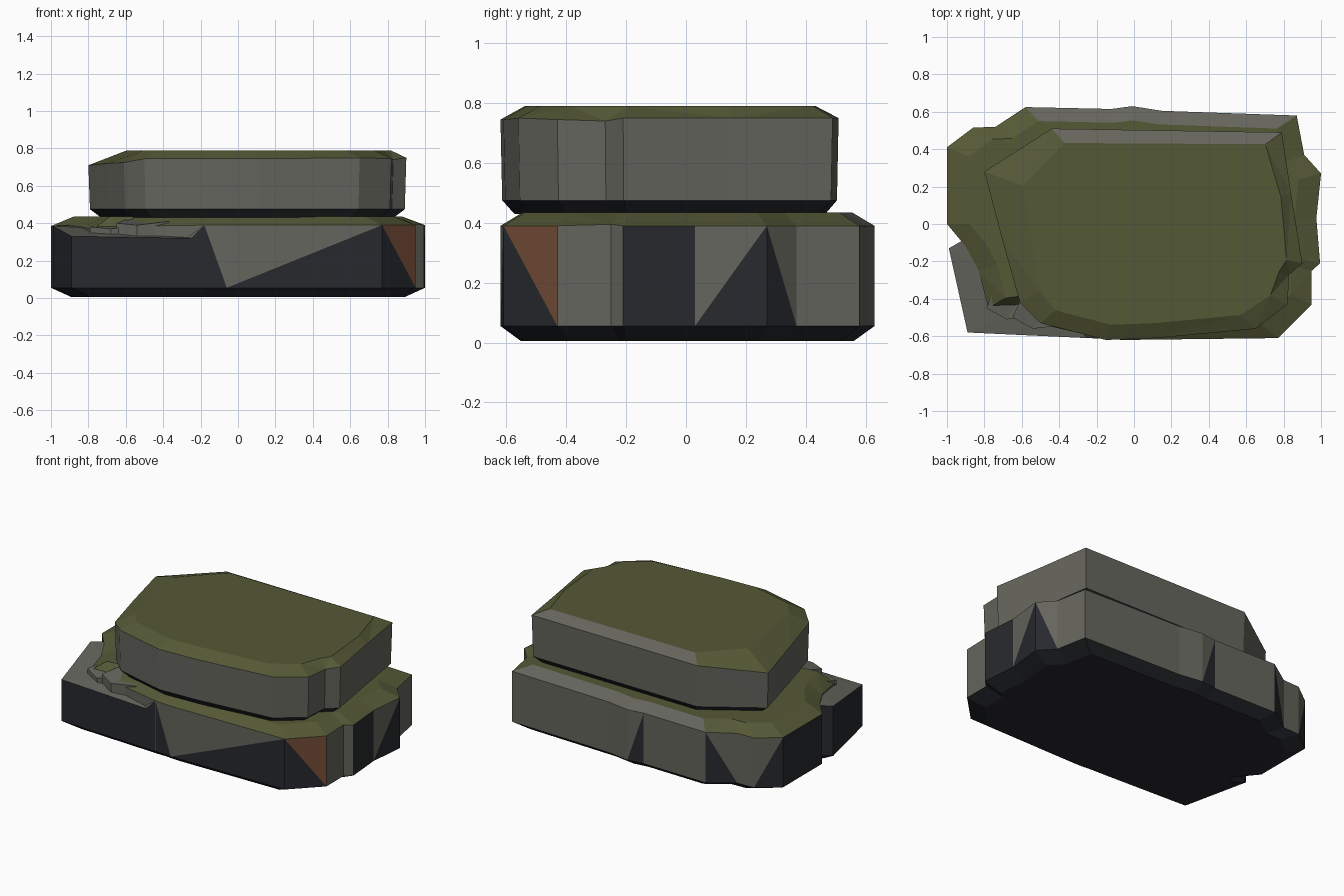
import bpy, bmesh
from mathutils import Vector

if "Cube" in bpy.data.objects:
    bpy.data.objects.remove(bpy.data.objects["Cube"])


def material(name, rgb):
    m = bpy.data.materials.new(name)
    m.diffuse_color = (*rgb, 1)
    m.use_nodes = True
    m.node_tree.nodes["Principled BSDF"].inputs["Base Color"].default_value = m.diffuse_color
    return m


STONE, DARK, MOSS, RUST = range(4)
MATS = [material("stone", (0.13, 0.13, 0.11)), material("dark_stone", (0.02, 0.022, 0.027)),
        material("moss", (0.09, 0.10, 0.037)), material("rust", (0.18, 0.075, 0.04))]


def slab(name, pts, centre, z_foot, z_low, z_cap, foot, low=1.0):
    """Faceted rock. pts: (x, y, rim height, cap inset scale, facet code), counter-clockwise.
    Code: S stone, D dark, '/' or '\\' split dark below, R rust above; second letter is the bevel."""
    bm = bmesh.new()
    c = Vector(centre)

    def vert(p, s, z):
        q = c + (Vector(p[:2]) - c) * s
        return bm.verts.new((q.x, q.y, z))

    a = [vert(p, foot, z_foot) for p in pts]
    b = [vert(p, low, z_low) for p in pts]
    t = [vert(p, 1, p[2]) for p in pts]
    k = [vert(p, p[3], z_cap) for p in pts] if z_cap else t

    def face(vs, mat):
        f = bm.faces.new(vs)
        f.material_index = mat

    n = len(pts)
    for i in range(n):
        j = (i + 1) % n
        side, bevel = pts[i][4]
        face((a[i], a[j], b[j], b[i]), DARK)
        if side == '/':
            face((b[i], b[j], t[j]), DARK)
            face((b[i], t[j], t[i]), STONE)
        else:
            face((b[i], b[j], t[i]), STONE if side == 'S' else DARK)
            face((b[j], t[j], t[i]), {'D': DARK, 'R': RUST}.get(side, STONE))
        if z_cap:
            face((t[i], t[j], k[j], k[i]), MOSS if bevel == 'm' else STONE)
    face(list(reversed(a)), DARK)
    face(k, MOSS if z_cap else STONE)
    bmesh.ops.triangulate(bm, faces=[f for f in bm.faces if len(f.verts) > 3])
    bmesh.ops.recalc_face_normals(bm, faces=bm.faces)
    me = bpy.data.meshes.new(name)
    bm.to_mesh(me)
    bm.free()
    for m in MATS:
        me.materials.append(m)
    ob = bpy.data.objects.new(name, me)
    bpy.context.collection.objects.link(ob)
    return ob


# Wide mossy base slab
base = [(-1.0, 0.0, .385), (-.90, -.12, .39), (-.83, -.25, .38), (-.78, -.45, .365),
        (-.62, -.43, .385), (-.52, -.53, .385), (-.18, -.61, .39), (-.06, -.62, .39),
        (.77, -.61, .39), (.95, -.43, .39), (.95, -.25, .395), (.995, -.21, .39),
        (.975, .03, .39), (1.0, .27, .39), (.91, .37, .39), (.87, .58, .39),
        (.15, .605, .39), (-.01, .63, .39), (-.12, .615, .39), (-.58, .625, .39),
        (-.74, .52, .385), (-.86, .515, .385), (-1.0, .41, .385)]
codes = "Dm Sm Sm Sm Sm Sm \\m /m Rm Sm Sm Dm /m \\m Sm Ss Ss /s Ss \\m Sm /m Dm".split()
slab("base_slab", [(*p, .88, c) for p, c in zip(base, codes)],
     (0, 0), 0.005, .055, .435, .89)

# Broken bare ledge at the front left corner
ledge = [(-.99, -.13, .385), (-.89, -.58, .33), (-.25, -.61, .32), (-.18, -.612, .385),
         (-.45, -.4, .36), (-.70, -.3, .37), (-.85, -.05, .385)]
slab("broken_ledge", [(*p, 1, "Ds") for p in ledge], (0, 0), 0.005, .055, None, .89)

# Small loose steps of stone at the ledge
for i, (x, y, z) in enumerate([(-.66, -.47, .40), (-.52, -.52, .42)]):
    step = [(x - .13, y + .02, z - .02), (x - .02, y - .04, z - .03),
            (x + .15, y - .02, z - .01), (x + .1, y + .14, z), (x - .08, y + .13, z)]
    slab("ledge_step_%d" % (i + 1), [(*p, 1, "Ss") for p in step], (x, y), .3, .32, None, 1)

# Upper mossy slab
top = [(-.80, .28, .71, .76, "Sm"), (-.70, -.10, .72, .80, "Sm"), (-.61, -.42, .725, .84, "Sm"),
       (-.50, -.53, .745, .86, "Sm"), (-.15, -.62, .745, .86, "Sm"), (.12, -.61, .745, .86, "Sm"),
       (.65, -.56, .75, .86, "Sm"), (.82, -.43, .745, .88, "Sm"), (.83, -.27, .74, .93, "Sm"),
       (.90, -.21, .75, .90, "Sm"), (.84, .16, .75, .93, "Sm"), (.79, .49, .75, .88, "Ss"),
       (-.44, .51, .75, .86, "Sm")]
slab("top_slab", top, (.06, -.04), .43, .475, .79, .92, .99)
